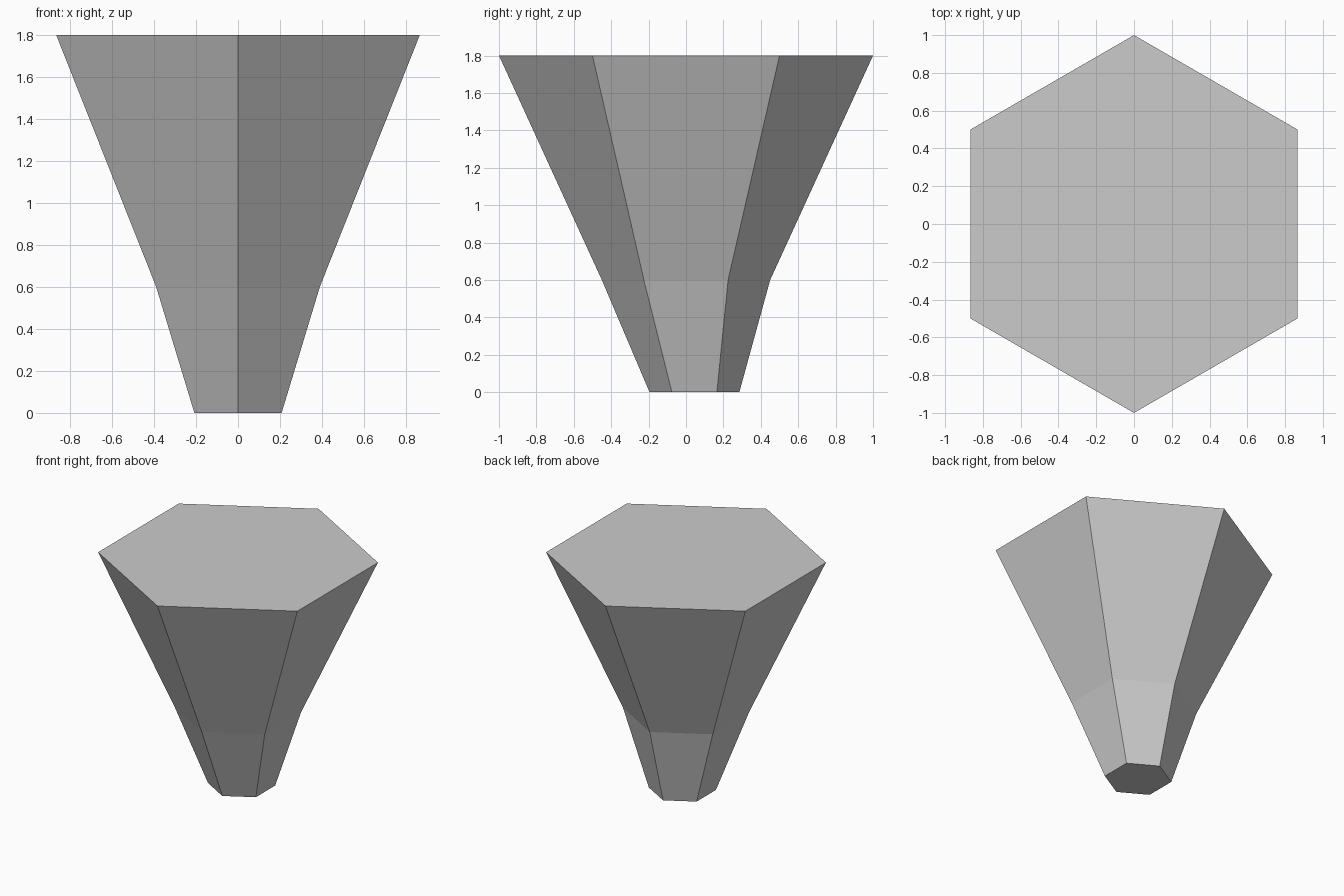
import bpy, bmesh
from math import sin, cos, pi
from mathutils import Vector

cube = bpy.data.objects.get("Cube")
if cube:
    bpy.data.objects.remove(cube, do_unlink=True)

SIDES = 6
# Rings from bottom to top: radius, y offset, height
RINGS = [(0.24, 0.045, 0.0), (0.45, 0.0, 0.6), (1.0, 0.0, 1.8)]

# Plain grey
grey = bpy.data.materials.new("light_grey")
colour = (0.6, 0.6, 0.6, 1.0)
grey.use_nodes = True
grey.diffuse_color = colour
shader = next(n for n in grey.node_tree.nodes if n.type == 'BSDF_PRINCIPLED')
shader.inputs["Base Color"].default_value = colour

# Tapered hexagonal body with closed ends
bm = bmesh.new()
loops = []
for radius, offset, height in RINGS:
    angles = [pi / 2 + 2 * pi * i / SIDES for i in range(SIDES)]
    loops.append([bm.verts.new(Vector((radius * cos(a), offset + radius * sin(a), height)))
                  for a in angles])
for low, high in zip(loops, loops[1:]):
    for i in range(SIDES):
        j = (i + 1) % SIDES
        bm.faces.new((low[i], low[j], high[j], high[i]))
bm.faces.new(loops[0][::-1])
bm.faces.new(loops[-1])
bmesh.ops.recalc_face_normals(bm, faces=bm.faces[:])

mesh = bpy.data.meshes.new("tapered_body")
bm.to_mesh(mesh)
bm.free()
mesh.materials.append(grey)
body = bpy.data.objects.new("tapered_body", mesh)
bpy.context.collection.objects.link(body)
